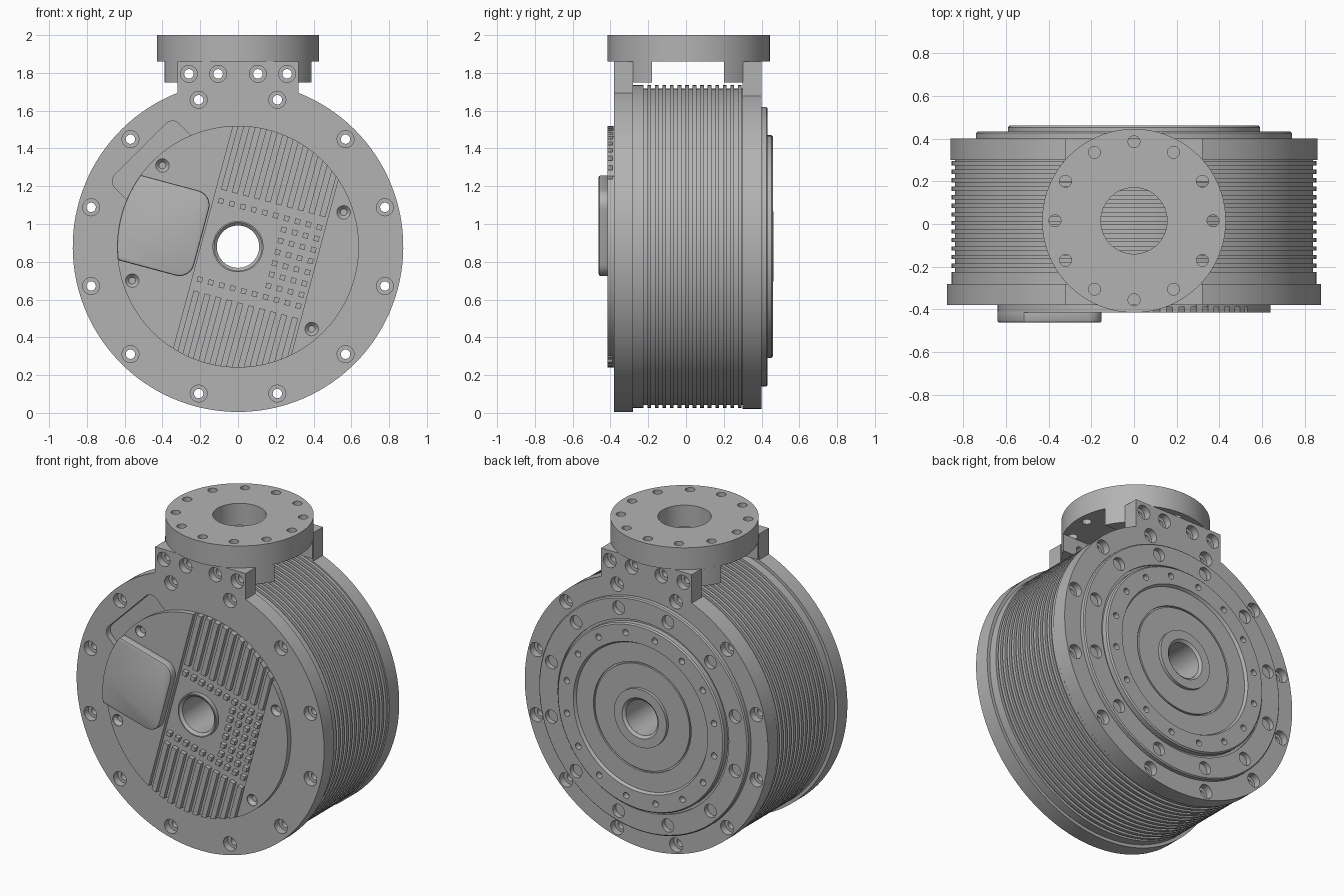
import bpy, bmesh, math
from math import sin, cos, pi, radians, sqrt, asin

if "Cube" in bpy.data.objects:
    bpy.data.objects.remove(bpy.data.objects["Cube"])

metal = bpy.data.materials.new("machined_grey")
metal.use_nodes = True
metal.diffuse_color = (0.45, 0.45, 0.45, 1)
metal.node_tree.nodes["Principled BSDF"].inputs["Base Color"].default_value = (0.45, 0.45, 0.45, 1)

CZ = 0.88          # height of the drum axis
TY = 0.015         # depth of the top flange axis
TILT = radians(15)  # tilt of the front cover pattern
R = 0.64           # front cover radius


def place(axis, a, b, d):
    return (a, d, b) if axis == "Y" else (a, b, d)


def to_object(name, bm):
    bmesh.ops.remove_doubles(bm, verts=bm.verts, dist=1e-5)
    bmesh.ops.recalc_face_normals(bm, faces=bm.faces)
    me = bpy.data.meshes.new(name)
    bm.to_mesh(me)
    bm.free()
    ob = bpy.data.objects.new(name, me)
    bpy.context.collection.objects.link(ob)
    me.materials.append(metal)
    finish(ob)
    return ob


def finish(ob):
    me = ob.data
    me.polygons.foreach_set("use_smooth", [True] * len(me.polygons))
    me.set_sharp_from_angle(angle=radians(30))


def add_prism(bm, pts, d0, d1, axis="Y"):
    lo = [bm.verts.new(place(axis, a, b, d0)) for a, b in pts]
    hi = [bm.verts.new(place(axis, a, b, d1)) for a, b in pts]
    bm.faces.new(lo)
    bm.faces.new(hi[::-1])
    for i in range(len(pts)):
        j = (i + 1) % len(pts)
        bm.faces.new((lo[i], lo[j], hi[j], hi[i]))


def prism(name, shapes, d0, d1, axis="Y"):
    bm = bmesh.new()
    for pts in shapes:
        add_prism(bm, pts, d0, d1, axis)
    return to_object(name, bm)


def add_lathe(bm, prof, center=(0, CZ), axis="Y", n=96, closed=False):
    rings = []
    for r, d in prof:
        if r == 0:
            rings.append([bm.verts.new(place(axis, center[0], center[1], d))] * n)
        else:
            rings.append([bm.verts.new(place(axis, center[0] + r * cos(2 * pi * k / n),
                                             center[1] + r * sin(2 * pi * k / n), d))
                          for k in range(n)])
    count = len(prof) if closed else len(prof) - 1
    for i in range(count):
        p, q = rings[i], rings[(i + 1) % len(rings)]
        for k in range(n):
            m = (k + 1) % n
            loop = list(dict.fromkeys((p[k], p[m], q[m], q[k])))
            bm.faces.new(loop)


def lathe(name, prof, **kw):
    bm = bmesh.new()
    add_lathe(bm, prof, **kw)
    return to_object(name, bm)


def apply_all(ob):
    dg = bpy.context.evaluated_depsgraph_get()
    me = bpy.data.meshes.new_from_object(ob.evaluated_get(dg))
    ob.modifiers.clear()
    ob.data = me
    finish(ob)


def cut(ob, cutter):
    mod = ob.modifiers.new("cut", "BOOLEAN")
    mod.operation, mod.solver, mod.object = "DIFFERENCE", "EXACT", cutter
    apply_all(ob)
    bpy.data.objects.remove(cutter)


def drill(ob, spots, prof, axis="Y", n=20):
    bm = bmesh.new()
    for c in spots:
        add_lathe(bm, prof, center=c, axis=axis, n=n)
    cut(ob, to_object("drill_cutter", bm))


def arc(r, a0, a1, n, c=(0, 0)):
    return [(c[0] + r * cos(a0 + (a1 - a0) * k / n), c[1] + r * sin(a0 + (a1 - a0) * k / n))
            for k in range(n + 1)]


def bolts(r, n, start=0, c=(0, CZ)):
    return arc(r, radians(start), radians(start) + 2 * pi * (n - 1) / n, n - 1, c)


def tilted(pts, ang=TILT):
    return [(u * cos(ang) + v * sin(ang), CZ - u * sin(ang) + v * cos(ang)) for u, v in pts]


def stepped_hole(face, out, depth=0.045):
    # counterbored through hole entering at face, out = outward direction along y
    return [(0, face + 0.02 * out), (0.045, face + 0.02 * out), (0.045, face - depth * out),
            (0.025, face - depth * out), (0.025, face - 0.2 * out), (0, face - 0.2 * out)]


# End plates with a neck reaching up to the top flange
NECK = 0.32
neck_bolts = [(x, 1.795) for x in (-0.26, -0.105, 0.105, 0.26)]


def end_plate(name, r, y0, y1, face, out):
    a = math.acos(NECK / r)
    outline = arc(r, a, -pi - a, 110, (0, CZ)) + [(-NECK, 1.86), (NECK, 1.86)]
    ob = prism(name, [outline], y0, y1)
    drill(ob, bolts(0.805, 12, 15) + neck_bolts, stepped_hole(face, out))
    drill(ob, [(0, CZ)], [(0, -1), (0.12, -1), (0.12, 1), (0, 1)], n=64)
    return ob


front_plate = end_plate("front_plate", 0.875, -0.38, -0.28, -0.38, -1)
back_plate = end_plate("back_plate", 0.86, 0.30, 0.40, 0.40, 1)

# Shallow cable pocket beside the front cover
pocket = ([(-0.24, 0.55)] + arc(0.05, pi, pi / 2, 6, (-0.19, 0.68))
          + arc(0.05, pi / 2, 0, 6, (0.19, 0.68)) + [(0.24, 0.55)])
cut(front_plate, prism("pocket_cutter", [tilted(pocket, radians(-45))], -0.5, -0.34))

# Finned drum as a hollow shell
prof = [(0.832, -0.285), (0.855, -0.285), (0.855, -0.225), (0.838, -0.225)]
for k in range(13):
    y = -0.205 + 0.04 * k
    prof += [(0.838, y), (0.855, y), (0.855, y + 0.02), (0.838, y + 0.02)]
prof += [(0.838, 0.305), (0.832, 0.305)]
lathe("finned_drum", prof, n=128, closed=True)

# Hollow shaft and front hub rim
lathe("hollow_shaft", [(0.112, -0.40), (0.128, -0.415), (0.135, -0.415), (0.135, 0.44),
                       (0.112, 0.44)], n=64, closed=True)

# Front cover: floor disc, raised side segments, ribs and studs
lathe("cover_floor", [(0.12, -0.388), (R, -0.388), (R, -0.375), (0.12, -0.375)], closed=True)
U0, U1 = -0.19, 0.42
aL, aR = math.acos(U0 / R), math.acos(U1 / R)
cover_sides = prism("cover_sides", [tilted(arc(R, aL, 2 * pi - aL, 50)),
                                    tilted(arc(R, -aR, aR, 40))], -0.415, -0.38)
drill(cover_sides, bolts(0.588, 4, 18)[0:1] + [(-0.40, 1.31), (-0.56, 0.70), (0.39, 0.444)],
      [(0, -0.43), (0.036, -0.43), (0.036, -0.41), (0.018, -0.39), (0, -0.39)])

ribs, studs = [], []
for col in range(10):
    u = -0.15 + 0.06 * col
    a, b = u - 0.016, u + 0.016
    ea, eb = sqrt(R * R - a * a), sqrt(R * R - b * b)
    ribs.append(tilted([(a, 0.27), (b, 0.27), (b, eb), (a, ea)]))
    ribs.append(tilted([(a, -0.285), (b, -0.285), (b, -eb), (a, -ea)]))
    for row in range(8):
        v = -0.22 + 0.0615 * row
        if row in (0, 7) or col >= 6:
            s = 0.014
            studs.append(tilted([(u - s, v - s), (u + s, v - s), (u + s, v + s), (u - s, v + s)]))
prism("cover_ribs", ribs, -0.415, -0.38)
prism("cover_studs", studs, -0.415, -0.38)

# Connector box that follows the cover rim
h = 0.233
e = asin(h / R)
box = (arc(R, pi - e, pi + e, 20) + arc(0.08, -pi / 2, 0, 8, (-0.28, 0.08 - h))
       + arc(0.08, 0, pi / 2, 8, (-0.28, h - 0.08)))
connector = prism("connector_box", [tilted(box)], -0.462, -0.40)
bev = connector.modifiers.new("soft_edge", "BEVEL")
bev.width, bev.segments, bev.angle_limit = 0.01, 2, radians(60)
apply_all(connector)

# Stepped output flange on the back
back = lathe("output_flange", [
    (0.112, 0.39), (0.74, 0.39), (0.74, 0.425), (0.733, 0.432), (0.605, 0.432), (0.605, 0.42),
    (0.59, 0.42), (0.59, 0.452), (0.582, 0.46), (0.475, 0.46), (0.465, 0.442), (0.345, 0.442),
    (0.345, 0.43), (0.335, 0.43), (0.335, 0.442), (0.185, 0.442), (0.185, 0.462),
    (0.128, 0.462), (0.112, 0.448)], closed=True)
drill(back, bolts(0.672, 12, 15), [(0, 0.47), (0.042, 0.47), (0.042, 0.40), (0, 0.40)])
drill(back, bolts(0.53, 16, 11), [(0, 0.48), (0.02, 0.48), (0.02, 0.42), (0, 0.42)], n=14)

# Round top flange with bolt circle
top = lathe("top_flange", [(0.155, 1.86), (0.43, 1.86), (0.43, 2.0), (0.155, 2.0)],
            center=(0, TY), axis="Z", closed=True)
drill(top, bolts(0.37, 12, 0, (0, TY)), [(0, 1.8), (0.028, 1.8), (0.028, 2.1), (0, 2.1)], axis="Z")

# Mounting lugs under the top flange, bolted to the plate necks
for name, y0, y1 in (("front_lug", -0.285, -0.18), ("back_lug", 0.20, 0.305)):
    a0, a1 = asin((y0 - TY) / 0.43), asin((y1 - TY) / 0.43)
    outline = arc(0.43, a0, a1, 10, (0, TY)) + arc(0.43, pi - a1, pi - a0, 10, (0, TY))
    lug = prism(name, [outline], 1.75, 1.862, axis="Z")
    drill(lug, neck_bolts, [(0, -0.5), (0.025, -0.5), (0.025, 0.5), (0, 0.5)])
